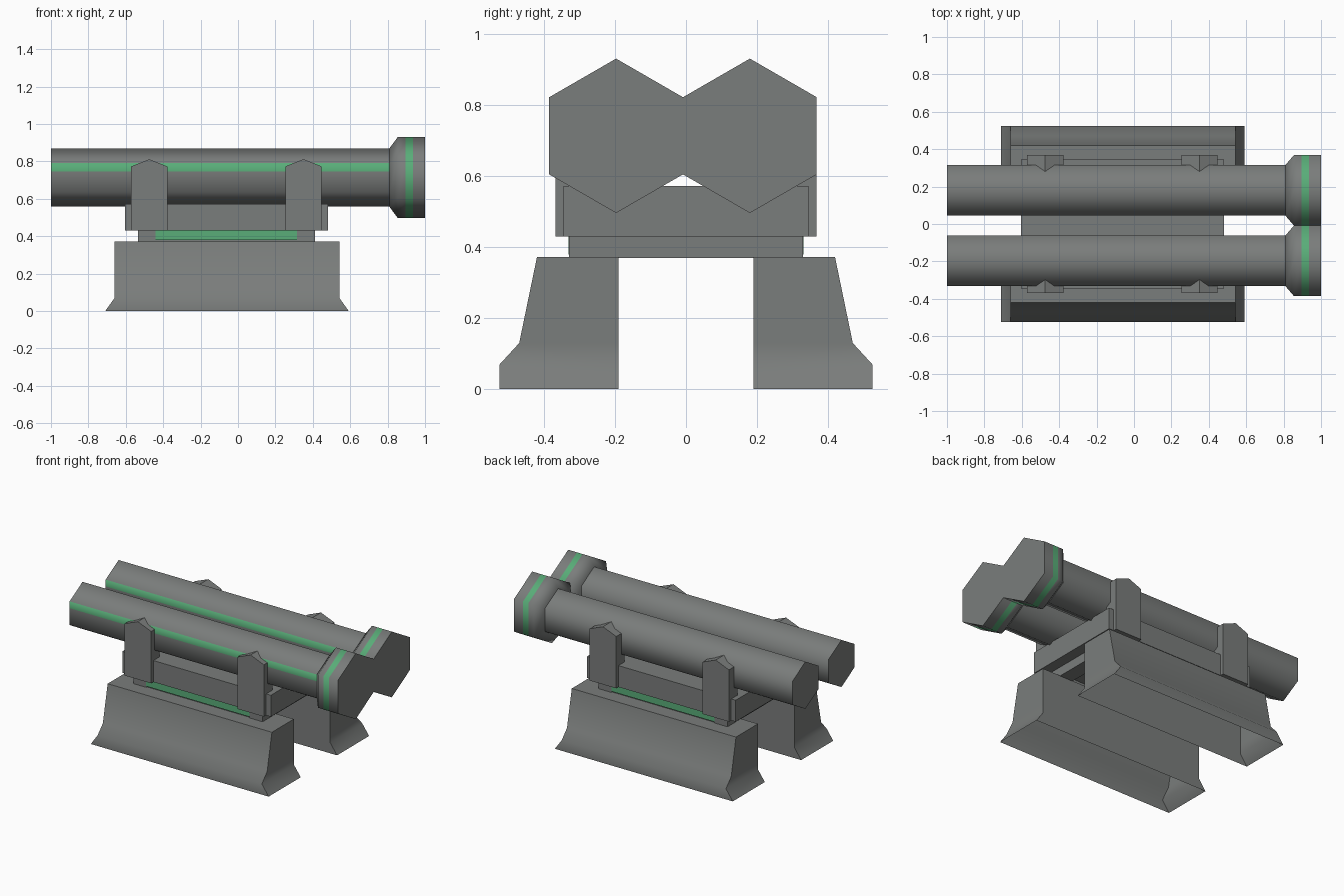
import bpy, bmesh, math

if "Cube" in bpy.data.objects:
    bpy.data.objects.remove(bpy.data.objects["Cube"])


def material(name, rgb):
    m = bpy.data.materials.new(name)
    m.diffuse_color = (*rgb, 1)
    m.use_nodes = True
    m.node_tree.nodes["Principled BSDF"].inputs["Base Color"].default_value = m.diffuse_color
    return m


GREY = material("gunmetal grey", (0.195, 0.205, 0.2))
GREEN = material("accent green", (0.1, 0.42, 0.19))


def loft(name, rings, rule=None, smooth=None, open_start=False):
    """Skin a list of closed rings, cap the ends, colour faces green by rule."""
    bm = bmesh.new()
    vs = [[bm.verts.new(p) for p in r] for r in rings]
    n = len(rings[0])
    for a, b in zip(vs, vs[1:]):
        for i in range(n):
            j = (i + 1) % n
            bm.faces.new((a[i], a[j], b[j], b[i]))
    start = bm.faces.new(vs[0])
    bm.faces.new(vs[-1])
    bmesh.ops.recalc_face_normals(bm, faces=bm.faces)
    if open_start:
        bmesh.ops.delete(bm, geom=[start], context='FACES_ONLY')
    for f in bm.faces:
        if rule and rule(f.calc_center_median(), f.normal):
            f.material_index = 1
    me = bpy.data.meshes.new(name)
    bm.to_mesh(me)
    bm.free()
    me.materials.append(GREY)
    me.materials.append(GREEN)
    ob = bpy.data.objects.new(name, me)
    bpy.context.collection.objects.link(ob)
    if smooth:
        bpy.ops.object.select_all(action='DESELECT')
        bpy.context.view_layer.objects.active = ob
        ob.select_set(True)
        bpy.ops.object.shade_smooth_by_angle(angle=math.radians(smooth))
    return ob


def box(name, x0, x1, y0, y1, z0, z1, green=False):
    ring = lambda z: [(x0, y0, z), (x1, y0, z), (x1, y1, z), (x0, y1, z)]
    return loft(name, [ring(z0), ring(z1)], lambda c, n: green)


AXIS_Z = 0.714


def hexagon(x, yc, r, stripe=False):
    pts = [(x, yc + r * math.sin(math.radians(a)), AXIS_Z + r * math.cos(math.radians(a)))
           for a in range(0, 360, 60)]
    if stripe:  # extra point on the -y side splits off the stripe
        pts.insert(5, (x, pts[4][1], 0.747))
    return pts


# twin hexagonal barrels with a stripe on the -y side, and flared muzzles
for label, yc in (("front", -0.197), ("back", 0.180)):
    loft(label + "_barrel", [hexagon(x, yc, 0.156, True) for x in (-1, 0.82)],
         lambda c, n: n.y < -0.9 and c.z > 0.747, 62)
    loft(label + "_muzzle",
         [hexagon(x, yc, r) for x, r in ((0.81, 0.157), (0.855, 0.2175), (0.895, 0.2175),
                                         (0.935, 0.2175), (1.0, 0.2175))],
         lambda c, n: 0.895 < c.x < 0.935, 62)

# cradle platform and the cross bars under it
box("platform", -0.605, 0.482, -0.345, 0.345, 0.43, 0.572)
box("rear_cross_bar", -0.535, -0.44, -0.33, 0.33, 0.37, 0.43)
box("front_cross_bar", 0.315, 0.411, -0.33, 0.33, 0.37, 0.43)

for label, s in (("front", -1), ("back", 1)):
    # side rail with green light plate
    ya, yb = sorted((s * 0.25, s * 0.322))
    box(label + "_rail", -0.44, 0.315, ya, yb, 0.37, 0.43)
    ya, yb = sorted((s * 0.322, s * 0.331))
    box(label + "_light_plate", -0.44, 0.315, ya, yb, 0.38, 0.43, True)

    # pointed clamps holding the barrels
    for end, xc in (("rear", -0.475), ("fore", 0.35)):
        shape = [(-0.097, 0.43), (0.097, 0.43), (0.097, 0.773), (0, 0.812), (-0.097, 0.773)]
        loft(f"{label}_{end}_clamp",
             [[(xc + x, s * y, z) for x, z in shape] for y in (0.28, 0.368)])

    # hollow flared foot, open underneath: rings of (z, outer y, x spread)
    rings = []
    for z, y, e in ((0, 0.525, 0.05), (0.07, 0.525, 0), (0.13, 0.47, 0), (0.372, 0.42, 0)):
        x0, x1 = -0.66 - e, 0.542 + e
        rings.append([(x0, s * 0.19, z), (x1, s * 0.19, z), (x1, s * y, z), (x0, s * y, z)])
    loft(label + "_foot", rings, None, 50, open_start=True)
